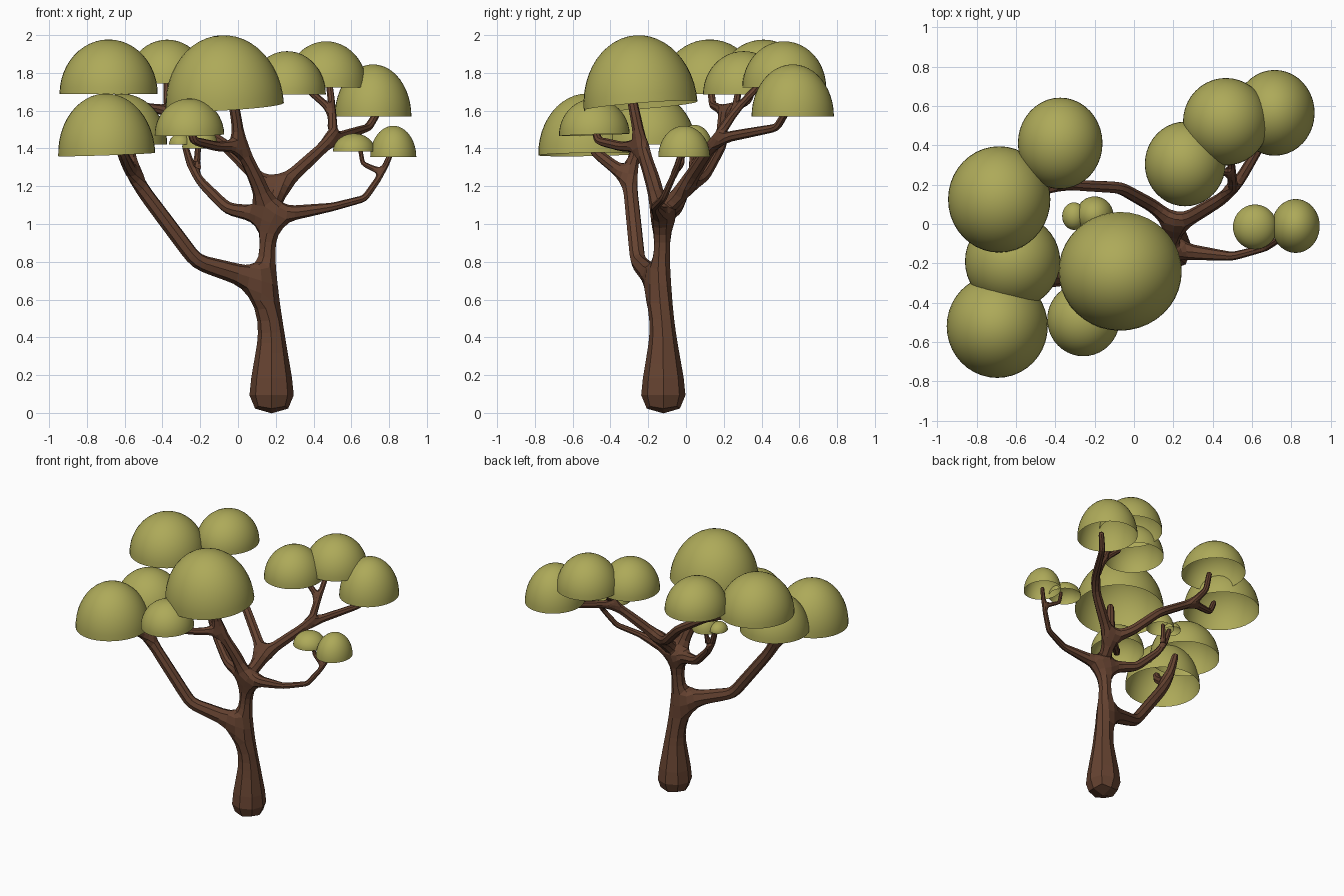
import bpy, bmesh, math
from mathutils import Matrix, Vector


def material(name, rgb):
    m = bpy.data.materials.new(name)
    m.diffuse_color = (*rgb, 1)
    return m


bark = material("bark_brown", (0.13, 0.055, 0.03))
leaf = material("leaf_olive", (0.42, 0.40, 0.10))

# Trunk and branches: a skeleton of points (x, y, z, radius) that gets skinned
points, edges = [], []


def limb(start, *nodes):
    """Grow a chain of nodes from an existing point; return the last index."""
    for n in nodes:
        points.append(n)
        i = len(points) - 1
        if start is not None:
            edges.append((start, i))
        start = i
    return start


fork_low = limb(None, (.178, -.12, -.02, .155), (.178, -.12, .20, .115),
                (.178, -.122, .42, .074), (.148, -.145, .69, .07))
fork_mid = limb(fork_low, (.155, -.125, .86, .048), (.168, -.13, 1.04, .055))
fork_back = limb(fork_mid, (.215, -.01, 1.19, .045))

# low left branch
split = limb(fork_low, (-.22, -.255, .80, .045), (-.55, -.30, 1.24, .042))
limb(split, (-.615, -.48, 1.38, .03), (-.635, -.52, 1.45, .025))
limb(split, (-.59, -.25, 1.48, .025))

# front upright branch
split = limb(fork_mid, (.11, -.17, 1.21, .045), (.015, -.235, 1.41, .035))
limb(split, (-.03, -.29, 1.68, .027))
limb(split, (-.11, -.34, 1.41, .028), (-.235, -.465, 1.44, .025),
     (-.25, -.48, 1.50, .02))

# short left branch
split = limb(fork_mid, (-.055, -.05, 1.08, .035), (-.235, .03, 1.26, .026))
limb(split, (-.285, .045, 1.43, .018))
limb(split, (-.215, .06, 1.35, .018), (-.21, .06, 1.44, .016))

# long right branch
split = limb(fork_mid, (.50, -.165, 1.09, .024), (.67, -.12, 1.135, .02),
             (.765, -.06, 1.27, .018))
limb(split, (.815, -.02, 1.39, .015))
limb(split, (.66, -.02, 1.32, .014), (.645, -.015, 1.41, .013))

# rear right branch
split = limb(fork_back, (.50, .16, 1.45, .033))
limb(split, (.69, .48, 1.51, .023), (.75, .54, 1.61, .02))
split = limb(split, (.50, .26, 1.60, .023))
limb(split, (.36, .28, 1.72, .018))
limb(split, (.48, .42, 1.77, .018))

# rear left branch
split = limb(fork_back, (.10, .09, 1.25, .038), (-.07, .185, 1.42, .034),
             (-.36, .20, 1.60, .03))
limb(split, (-.57, .14, 1.63, .022), (-.62, .13, 1.74, .02))
limb(split, (-.375, .33, 1.65, .022), (-.375, .37, 1.78, .02))

mesh = bpy.data.meshes.new("trunk_and_branches")
mesh.from_pydata([p[:3] for p in points], edges, [])
tree = bpy.data.objects.new("trunk_and_branches", mesh)
bpy.context.collection.objects.link(tree)
mesh.materials.append(bark)
skin = tree.modifiers.new("Skin", 'SKIN')
skin.branch_smoothing = 0.2
for sv, p in zip(mesh.skin_vertices[0].data, points):
    sv.radius = (p[3], p[3])
mesh.skin_vertices[0].data[0].use_root = True
sub = tree.modifiers.new("Subdivision", 'SUBSURF')
sub.levels = sub.render_levels = 1


# Foliage: open half-dome caps
def dome(x, y, z, rx, ry, h, tilt_x=0, tilt_y=0):
    bm = bmesh.new()
    bmesh.ops.create_uvsphere(bm, u_segments=40, v_segments=24, radius=1)
    bmesh.ops.delete(bm, geom=[v for v in bm.verts if v.co.z < -1e-4],
                     context='VERTS')
    rot = (Matrix.Rotation(math.radians(tilt_x), 4, 'X')
           @ Matrix.Rotation(math.radians(tilt_y), 4, 'Y'))
    bm.transform(Matrix.Translation(Vector((x, y, z))) @ rot
                 @ Matrix.Diagonal((rx, ry, h, 1)))
    for f in bm.faces:
        f.smooth = True
    me = bpy.data.meshes.new("leaf_dome")
    bm.to_mesh(me)
    bm.free()
    me.materials.append(leaf)
    bpy.context.collection.objects.link(bpy.data.objects.new("leaf_dome", me))


for d in [
    (-.685, .125, 1.687, .26, .27, .29),
    (-.375, .41, 1.743, .215, .232, .233),
    (-.617, -.19, 1.42, .242, .24, .27),
    (-.695, -.52, 1.368, .257, .262, .323, 1, -2),
    (-.257, -.485, 1.472, .184, .187, .192, 2, -1),
    (-.07, -.24, 1.625, .313, .302, .375, 4.5, -3),
    (.26, .305, 1.685, .205, .215, .23),
    (.467, .52, 1.722, .218, .222, .245),
    (.715, .565, 1.57, .203, .218, .275),
    (.615, -.015, 1.384, .112, .114, .095),
    (.822, -.01, 1.354, .122, .137, .166),
    (-.20, .045, 1.40, .095, .095, .125),
    (-.305, .04, 1.42, .06, .07, .06),
]:
    dome(*d)
